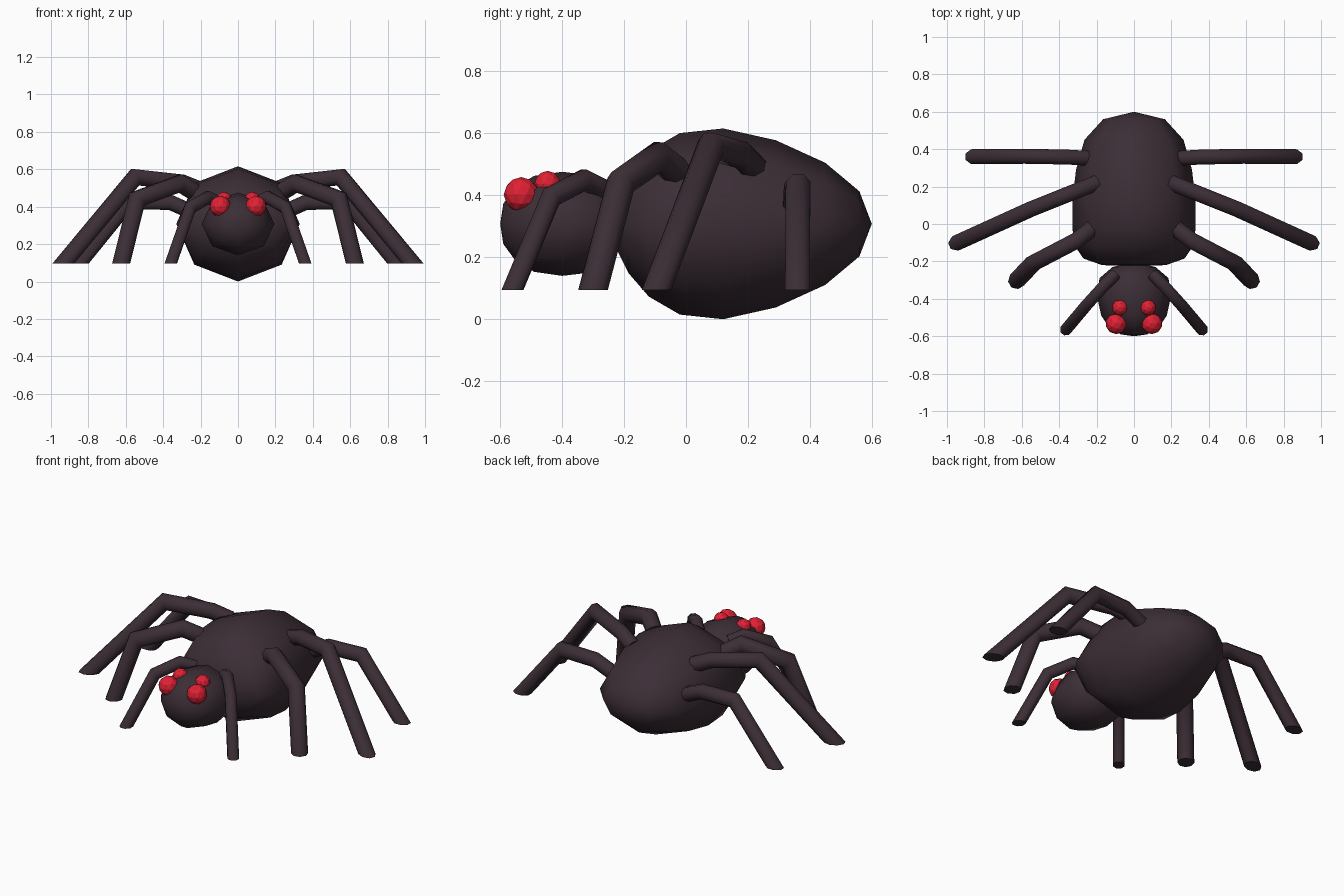
import bpy, bmesh, math
from mathutils import Vector

if "Cube" in bpy.data.objects:
    bpy.data.objects.remove(bpy.data.objects["Cube"])


def material(name, rgb):
    m = bpy.data.materials.new(name)
    m.diffuse_color = (*rgb, 1)
    m.use_nodes = True
    m.node_tree.nodes["Principled BSDF"].inputs["Base Color"].default_value = m.diffuse_color
    return m


DARK = material("dark_shell", (0.045, 0.027, 0.037))
RED = material("red_eye", (0.75, 0.015, 0.035))


def finish(bm, name, mat, smooth):
    bmesh.ops.recalc_face_normals(bm, faces=bm.faces)
    for f in bm.faces:
        f.smooth = smooth
    me = bpy.data.meshes.new(name)
    bm.to_mesh(me)
    bm.free()
    me.materials.append(mat)
    ob = bpy.data.objects.new(name, me)
    bpy.context.collection.objects.link(ob)
    return ob


def skin(bm, rings):
    for a, b in zip(rings, rings[1:]):
        n = len(a)
        for i in range(n):
            j = (i + 1) % n
            bm.faces.new((a[i], a[j], b[j], b[i]))


def rounded_body(name, zc, profile, y_front, y_back):
    # octagonal rings (y, half width, half height) closed by a point at each end
    bm = bmesh.new()
    rings = []
    for y, rx, rz in profile:
        rings.append([bm.verts.new((rx * math.cos(k * math.pi / 4), y,
                                    zc + rz * math.sin(k * math.pi / 4)))
                      for k in range(8)])
    skin(bm, rings)
    for ring, y in ((rings[0], y_front), (rings[-1], y_back)):
        tip = bm.verts.new((0, y, zc))
        for i in range(8):
            bm.faces.new((ring[i], ring[(i + 1) % 8], tip))
    return finish(bm, name, DARK, True)


def leg(name, pts, r, side, n=8):
    # mitred tube, cut level at the foot
    pts = [Vector((p[0] * side, p[1], p[2])) for p in pts]
    dirs = [(b - a).normalized() for a, b in zip(pts, pts[1:])]
    bm = bmesh.new()
    d = dirs[0]
    u = d.cross(Vector((0, 0, 1))).normalized()
    v = d.cross(u)
    offs = [r * (u * math.cos(t) + v * math.sin(t))
            for t in (2 * math.pi * (k + 0.5) / n for k in range(n))]
    ring = [pts[0] + o for o in offs]
    rings = [[bm.verts.new(p) for p in ring]]
    for i, d in enumerate(dirs):
        normal = (d + dirs[i + 1]) if i + 1 < len(dirs) else Vector((0, 0, 1))
        ring = [p + d * ((pts[i + 1] - p).dot(normal) / d.dot(normal)) for p in ring]
        rings.append([bm.verts.new(p) for p in ring])
    skin(bm, rings)
    bm.faces.new(rings[0])
    bm.faces.new(rings[-1])
    ob = finish(bm, name, DARK, True)
    for f in ob.data.polygons:
        if len(f.vertices) > 4:
            f.use_smooth = False
    return ob


def eye(name, loc, r):
    bm = bmesh.new()
    bmesh.ops.create_icosphere(bm, subdivisions=2, radius=r)
    bmesh.ops.translate(bm, verts=bm.verts, vec=loc)
    finish(bm, name, RED, False)


# abdomen and head
rounded_body("abdomen", 0.308, [
    (-0.22, 0.17, 0.09), (-0.185, 0.27, 0.16), (-0.12, 0.315, 0.235),
    (-0.02, 0.33, 0.293), (0.12, 0.33, 0.308), (0.29, 0.31, 0.27),
    (0.45, 0.265, 0.197), (0.56, 0.165, 0.105)], -0.225, 0.6)
rounded_body("head", 0.308, [
    (-0.59, 0.07, 0.065), (-0.55, 0.135, 0.12), (-0.49, 0.175, 0.155),
    (-0.4, 0.195, 0.168), (-0.29, 0.185, 0.155), (-0.23, 0.115, 0.1)], -0.6, -0.2)

# leg paths for one side: root, hip bend, knee, foot
LEGS = {
    "front_leg": (0.034, [(0.10, -0.27, 0.42), (0.16, -0.33, 0.45),
                          (0.255, -0.435, 0.395), (0.36, -0.56, 0.095)]),
    "second_leg": (0.047, [(0.22, -0.02, 0.47), (0.31, -0.09, 0.525),
                           (0.54, -0.21, 0.44), (0.625, -0.30, 0.095)]),
    "third_leg": (0.045, [(0.20, 0.22, 0.49), (0.30, 0.18, 0.53),
                          (0.55, 0.08, 0.558), (0.935, -0.095, 0.095)]),
    "rear_leg": (0.043, [(0.22, 0.35, 0.36), (0.36, 0.358, 0.422),
                         (0.58, 0.362, 0.428), (0.85, 0.36, 0.095)]),
}
for side, label in ((1, "right"), (-1, "left")):
    for name, (r, pts) in LEGS.items():
        leg(f"{label}_{name}", pts, r, side)
    # eyes
    eye(f"{label}_large_eye", (0.095 * side, -0.532, 0.402), 0.057)
    eye(f"{label}_small_eye", (0.075 * side, -0.447, 0.436), 0.043)
